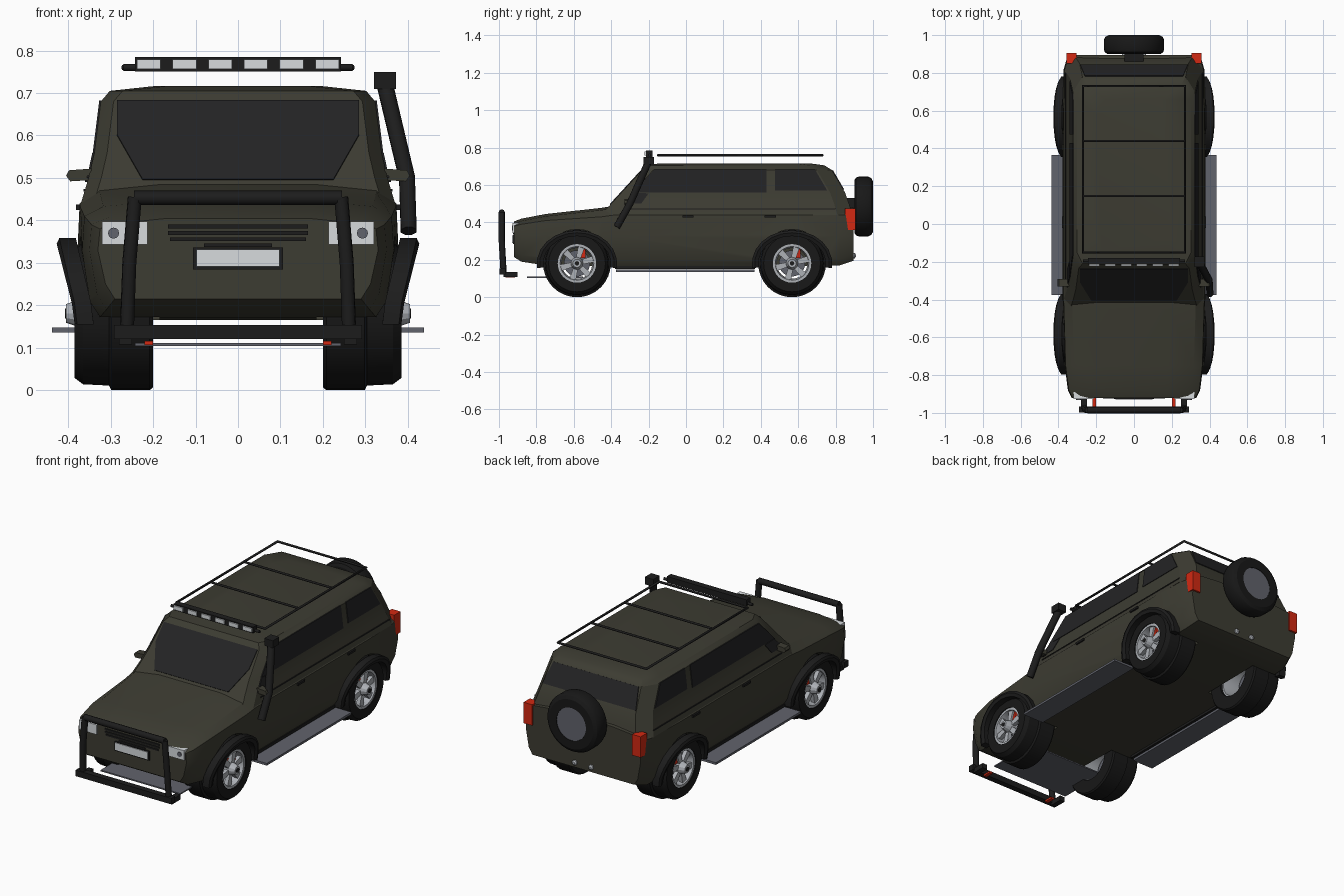
import bpy, bmesh
from math import sin, cos, pi, radians
from mathutils import Vector

old = bpy.data.objects.get("Cube")
if old:
    bpy.data.objects.remove(old, do_unlink=True)


def material(name, r, g, b):
    m = bpy.data.materials.new(name)
    m.use_nodes = True
    m.diffuse_color = (r, g, b, 1)
    m.node_tree.nodes["Principled BSDF"].inputs["Base Color"].default_value = (r, g, b, 1)
    return m


olive = material("olive paint", .046, .045, .032)
black = material("black trim", .012, .012, .012)
rubber = material("tyre rubber", .009, .009, .009)
glass = material("dark glass", .017, .017, .018)
grey = material("grey metal", .12, .125, .15)
silver = material("silver rim", .42, .44, .47)
white = material("lamp white", .68, .71, .73)
red = material("red", .65, .022, .006)
made = []


# ---- helpers ----
def build(name, mat, verts, faces):
    me = bpy.data.meshes.new(name)
    me.from_pydata([tuple(v) for v in verts], [], faces)
    bm = bmesh.new()
    bm.from_mesh(me)
    bmesh.ops.recalc_face_normals(bm, faces=bm.faces)
    bm.to_mesh(me)
    bm.free()
    me.materials.append(mat)
    ob = bpy.data.objects.new(name, me)
    bpy.context.collection.objects.link(ob)
    made.append(ob)
    return ob


def loft(name, mat, rings, loop=False):
    n, k = len(rings[0]), len(rings)
    faces = []
    for i in range(k if loop else k - 1):
        a, b = i * n, (i + 1) % k * n
        faces += [(a + j, a + (j + 1) % n, b + (j + 1) % n, b + j) for j in range(n)]
    if not loop:
        faces += [tuple(range(n)), tuple(range((k - 1) * n, k * n))]
    return build(name, mat, [v for r in rings for v in r], faces)


def box(name, mat, x, y, z):
    return loft(name, mat, [[(x[0], y[0], h), (x[1], y[0], h), (x[1], y[1], h), (x[0], y[1], h)] for h in z])


def plate(name, mat, pts, out):
    o = Vector(out)
    return loft(name, mat, [[Vector(p) - o for p in pts], [Vector(p) + o for p in pts]])


def lathe(name, mat, profile, centre, axis="x", seg=32, loop=False):
    cx, cy, cz = centre
    rings = []
    for d, r in profile:
        ring = []
        for i in range(seg):
            u, v = r * cos(2 * pi * i / seg), r * sin(2 * pi * i / seg)
            ring.append((cx + d, cy + u, cz + v) if axis == "x" else (cx + u, cy + d, cz + v))
        rings.append(ring)
    return loft(name, mat, rings, loop)


def tube(name, mat, pts, r, closed=False):
    cu = bpy.data.curves.new(name, "CURVE")
    cu.dimensions = "3D"
    cu.bevel_depth, cu.bevel_resolution, cu.use_fill_caps = r, 2, True
    sp = cu.splines.new("POLY")
    sp.points.add(len(pts) - 1)
    for p, co in zip(sp.points, pts):
        p.co = (*co, 1)
    sp.use_cyclic_u = closed
    cu.materials.append(mat)
    ob = bpy.data.objects.new(name, cu)
    bpy.context.collection.objects.link(ob)


# ---- lower body: sections along the length ----
def section(y, w, zb, zs, zt):
    half = [(w - .04, zb), (w - .018, zb + .035), (w, .33), (w - .005, zs), (w - .05, zt - .012), (w * .5, zt)]
    return [(x, y, z) for x, z in half] + [(-x, y, z) for x, z in reversed(half)]


body = loft("lower_body", olive, [section(*s) for s in (
    (-.92, .33, .215, .38, .405), (-.88, .35, .19, .39, .42), (-.75, .367, .17, .41, .445),
    (-.45, .376, .165, .43, .478), (-.38, .378, .165, .44, .49), (.6, .378, .165, .44, .49),
    (.82, .372, .17, .44, .49), (.895, .35, .195, .44, .48))])

# ---- cabin: stacked rings ----
cabin = []
for z, yf, yr, w in ((.44, -.455, .89, .37), (.50, -.40, .872, .352), (.56, -.345, .85, .338),
                     (.68, -.235, .78, .323), (.705, -.21, .74, .302), (.716, -.14, .66, .2)):
    half = [(w - .03, yf), (w, yf + .06), (w, yr - .08), (w - .05, yr)]
    cabin.append([(x, y, z) for x, y in half] + [(-x, y, z) for x, y in reversed(half)])
loft("cabin", olive, cabin)

# ---- windows ----
shield = [(.285, .68), (.285, .6), (.225, .495)]
shield += [(-x, z) for x, z in reversed(shield)]
plate("windscreen", glass, [(x, -.40 + (z - .5) * .917, z) for x, z in shield], (0, -.003, .003))
back = [(.26, .678), (.285, .575), (-.285, .575), (-.26, .678)]
plate("rear_window", glass, [(x, .85 - (z - .56) * .583, z) for x, z in back], (0, .004, .002))
for s in (1, -1):
    for nm, pts in (("front_side_window", ((-.285, .56), (-.17, .682), (.43, .682), (.43, .56))),
                    ("rear_side_window", ((.475, .57), (.475, .682), (.69, .682), (.755, .57)))):
        plate(nm, glass, [(s * (.338 - (z - .56) * .125), y, z) for y, z in pts], (.004, 0, 0))
    plate("quarter_window", glass,
          [(s * .353, -.335, .50), (s * .34, -.28, .56), (s * .34, -.2, .555), (s * .353, -.24, .50)], (.003, 0, 0))
    box("belt_line", black, (s * .35, s * .364), (-.32, .8), (.468, .474))

# ---- wheels, arches and running gear ----
wheel_z = .181
for wy in (-.583, .567):
    for s in (1, -1):
        c = (0, wy, wheel_z)
        cutter = lathe("well_cutter", olive, [(s * .185, .182), (s * .6, .182)], c)
        made.remove(cutter)
        mod = body.modifiers.new("well", "BOOLEAN")
        mod.operation, mod.solver, mod.object = "DIFFERENCE", "EXACT", cutter
        bpy.context.view_layer.objects.active = body
        bpy.ops.object.modifier_apply(modifier="well")
        bpy.data.objects.remove(cutter, do_unlink=True)

        lathe("tyre", rubber, [(s * d, r) for d, r in (
            (.2, .103), (.2, .174), (.208, .181), (.298, .181), (.304, .17), (.365, .167),
            (.385, .152), (.385, .103))], c, loop=True)
        lathe("rim", silver, [(s * d, r) for d, r in (
            (.215, .104), (.38, .104), (.38, .09), (.34, .082), (.215, .094))], c, loop=True)
        lathe("brake_disc", grey, [(s * .3, .07), (s * .315, .07)], c)
        lathe("hub", silver, [(s * .29, .034), (s * .37, .034), (s * .405, .022)], c, seg=12)
        lathe("hub_cap", black, [(s * .4, .012), (s * .408, .012)], c, seg=12)
        box("brake_caliper", red, (s * .31, s * .362), (wy + .01, wy + .045), (wheel_z + .03, wheel_z + .08))
        for i in range(6):
            a = 2 * pi * i / 6 + radians(15)
            u, v = Vector((0, cos(a), sin(a))), Vector((0, -sin(a), cos(a)))
            rings = [[Vector((s * x, wy, wheel_z)) + u * r + v * t
                      for x, t in ((.35, -h), (.372, -h), (.372, h), (.35, h))]
                     for r, h in ((.02, .012), (.097, .018))]
            loft("spoke", silver, rings)
        arch = []
        for i in range(13):
            a = radians(-8 + 196 * i / 12)
            lean = .385 + .042 * max(0, sin(a))
            arch.append([(s * x, wy + ry * cos(a), .18 + rz * sin(a)) for x, ry, rz in (
                (lean - .045, .215, .178), (lean - .006, .215, .178), (lean, .2, .165),
                (lean - .006, .18, .147), (lean - .045, .18, .147))])
        loft("wheel_arch", black, arch)

for s in (1, -1):
    # ---- side steps, handles, mirrors ----
    box("side_step", grey, (s * .31, s * .438), (-.375, .365), (.136, .148))
    box("sill", black, (s * .3, s * .345), (-.38, .37), (.152, .168))
    for y in (.01, .45):
        box("door_handle", black, (s * .37, s * .382), (y - .03, y + .03), (.425, .437))
    box("mirror_arm", black, (s * .33, s * .36), (-.315, -.295), (.49, .505))
    plate("mirror", olive, [(s * x, -.31, z) for x, z in (
        (.345, .495), (.395, .492), (.405, .505), (.398, .518), (.345, .522))], (0, .02, 0))
    # ---- lamps ----
    box("headlight", white, (s * .213, s * .32), (-.927, -.89), (.343, .397))
    lathe("headlight_bulb", grey, [(-.004, .013), (.01, .013)], (s * .293, -.927, .37), "y", 12)
    box("tail_light", red, (s * .305, s * .357), (.85, .905), (.36, .475))
    lathe("exhaust_tip", silver, [(-.03, .014), (.012, .014), (.018, .007)], (s * .05, .89, .222), "y", 12)
    # ---- guard uprights and mounts ----
    tube("guard_upright", black, [(s * .262, -.975, .13), (s * .256, -.985, .3), (s * .243, -.985, .455)], .017)
    box("guard_mount", black, (s * .25, s * .28), (-.975, -.9), (.108, .135))
    box("tow_hook", red, (s * .2, s * .22), (-.965, -.915), (.106, .116))

# ---- front guard, skid plate, grille and number plate ----
tube("guard_top_bar", black, [(-.245, -.985, .453), (.245, -.985, .453)], .017)
box("guard_bottom_bar", black, (-.292, .292), (-.998, -.965), (.121, .154))
box("skid_plate", grey, (-.243, .243), (-.85, -.55), (.104, .111))
for z, w in ((.385, .165), (.37, .165), (.355, .16), (.341, .08)):
    box("grille_slat", black, (-w, w), (-.925, -.9), (z - .004, z + .005))
box("plate_frame", black, (-.106, .106), (-.926, -.9), (.284, .336))
box("number_plate", white, (-.098, .098), (-.93, -.92), (.291, .331))

# ---- spare wheel ----
spare = (0, 0, .485)
lathe("spare_tyre", rubber, [(.9, .14), (.91, .155), (.925, .16), (.975, .16), (.99, .152), (1, .135),
                             (1, .09), (.99, .088)], spare, "y")
lathe("spare_cover", grey, [(.985, .09), (.998, .09)], spare, "y")
box("spare_mount", black, (-.05, .05), (.86, .91), (.43, .53))

# ---- roof rack and light bar ----
tube("rack_frame", black, [(-.27, -.15, .76), (.27, -.15, .76), (.27, .73, .76), (-.27, .73, .76)], .007, True)
for y in (.148, .44):
    tube("rack_crossbar", black, [(-.27, y, .758), (.27, y, .758)], .006)
tube("light_bar_rod", black, [(-.27, -.195, .76), (.27, -.195, .76)], .008)
box("light_bar", black, (-.243, .243), (-.215, -.18), (.751, .785))
for i in range(6):
    x = (i - 2.5) * .084
    box("bar_lamp", white, (x - .028, x + .028), (-.222, -.21), (.757, .779))

# ---- snorkel ----
tube("snorkel_pipe", black, [(.347, -.205, .715), (.398, -.3, .5), (.402, -.37, .375)], .02)
box("snorkel_head", black, (.32, .372), (-.228, -.172), (.71, .75))

# ---- shading ----
bpy.ops.object.select_all(action="DESELECT")
for ob in made:
    ob.select_set(True)
bpy.context.view_layer.objects.active = body
bpy.ops.object.shade_smooth_by_angle(angle=radians(28))
